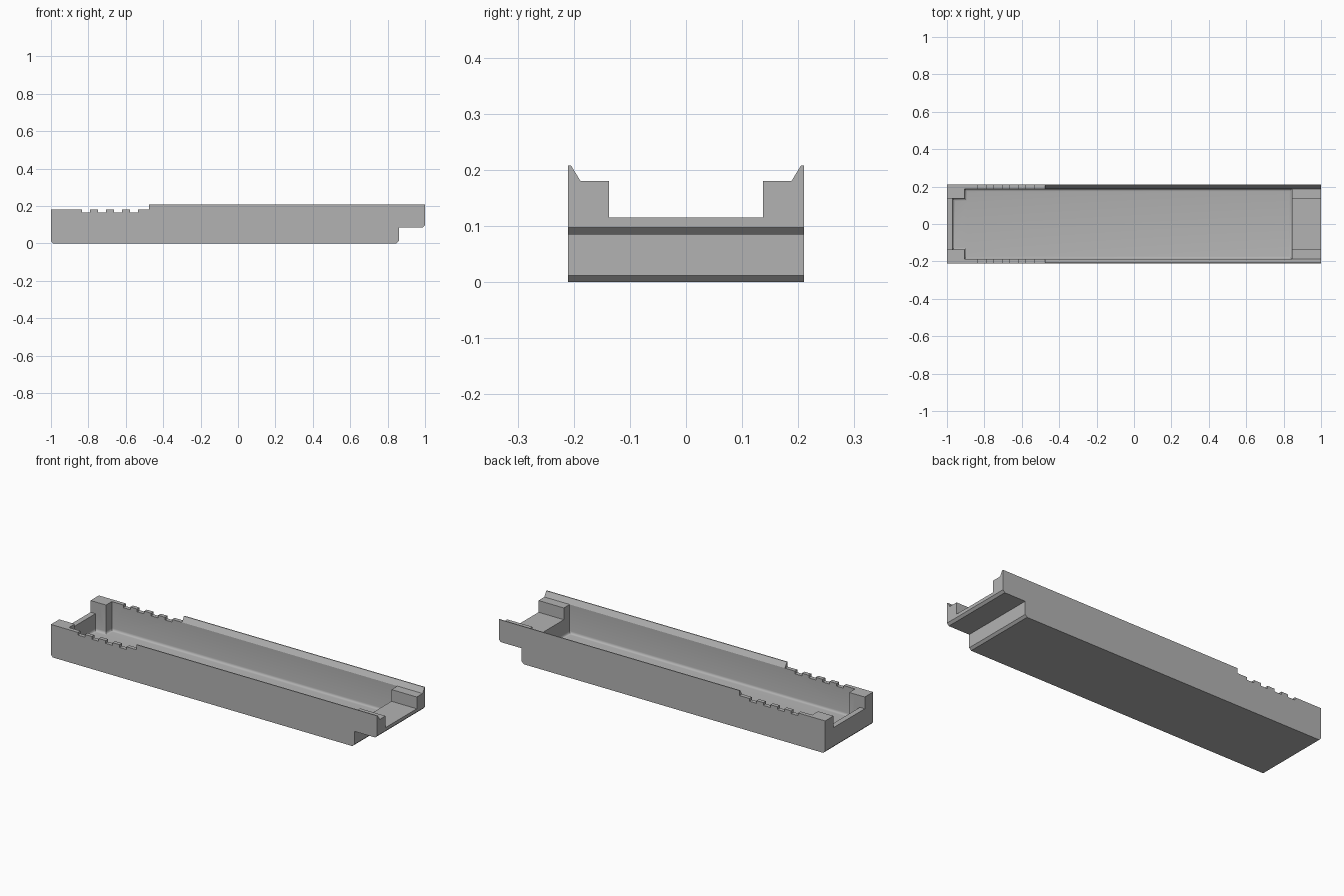
import bpy
import bmesh
import math

if "Cube" in bpy.data.objects:
    bpy.data.objects.remove(bpy.data.objects["Cube"], do_unlink=True)

GREY = (0.45, 0.45, 0.45, 1.0)
HALF_W = 0.21       # half of the outer width
INNER_W = 0.188     # half of the cavity width
GAP_W = 0.137       # half of the end openings
RIM, LIP = 0.18, 0.208
SHELF = 0.115

grey = bpy.data.materials.new("grey plastic")
grey.use_nodes = True
grey.diffuse_color = GREY
grey.node_tree.nodes["Principled BSDF"].inputs["Base Color"].default_value = GREY


def prism(name, outline, axis, start, end, fillet=0):
    """Extrude a 2D outline along an axis; fillet rounds the edges at the start."""
    place = {"x": lambda p, t: (t, p[0], p[1]),
             "y": lambda p, t: (p[0], t, p[1]),
             "z": lambda p, t: (p[0], p[1], t)}[axis]
    bm = bmesh.new()
    base = bm.faces.new([bm.verts.new(place(p, start)) for p in outline])
    rim_edges = list(base.edges)
    top = bmesh.ops.extrude_face_region(bm, geom=[base], use_keep_orig=True)
    for v in [g for g in top["geom"] if isinstance(g, bmesh.types.BMVert)]:
        v.co["xyz".index(axis)] = end
    bmesh.ops.recalc_face_normals(bm, faces=bm.faces)
    if fillet:
        bmesh.ops.bevel(bm, geom=rim_edges, offset=fillet, segments=4,
                        profile=0.5, affect="EDGES")
    mesh = bpy.data.meshes.new(name)
    bm.to_mesh(mesh)
    bm.free()
    mesh.materials.append(grey)
    obj = bpy.data.objects.new(name, mesh)
    bpy.context.collection.objects.link(obj)
    return obj


# Side outline: chamfered bottom, stepped end, raised lip, grip notches
c = 0.012
side = [(-1 + c, 0), (0.86 - c, 0), (0.86, c), (0.86, 0.085), (1 - c, 0.085),
        (1, 0.085 + c), (1, LIP), (-0.475, LIP), (-0.475, RIM)]
for i in reversed(range(4)):
    left = -0.835 + i * 0.0855
    right = left + 0.0428
    side += [(right, RIM), (right, 0.165), (left, 0.165), (left, RIM)]
side += [(-1, RIM), (-1, c)]
tray = prism("tray_body", side, "y", -HALF_W, HALF_W)

# Main hollow, narrowing between the posts at one end
hollow = [(-0.97, -GAP_W), (-0.905, -GAP_W), (-0.905, -INNER_W), (0.845, -INNER_W),
          (0.845, INNER_W), (-0.905, INNER_W), (-0.905, GAP_W), (-0.97, GAP_W)]
cutters = [prism("hollow_cutter", hollow, "z", 0.02, 0.3, fillet=0.014)]

# Sloped inside of the raised lips
slope = (0.205 - INNER_W) / (LIP - RIM)
wide = INNER_W + slope * (0.25 - RIM)
lip = [(-INNER_W, RIM), (INNER_W, RIM), (wide, 0.25), (-wide, 0.25)]
cutters.append(prism("lip_cutter", lip, "x", -0.476, 1.1))

# Openings at both ends
opening = [(-GAP_W, SHELF), (GAP_W, SHELF), (GAP_W, 0.3), (-GAP_W, 0.3)]
cutters.append(prism("far_opening_cutter", opening, "x", -1.1, -0.94))
cutters.append(prism("shelf_opening_cutter", opening, "x", 0.8, 1.1))

for cutter in cutters:
    cutter.hide_render = True
    cut = tray.modifiers.new(cutter.name, "BOOLEAN")
    cut.operation = "DIFFERENCE"
    cut.solver = "EXACT"
    cut.object = cutter

# Bake the cuts and remove the helpers
bpy.context.view_layer.update()
graph = bpy.context.evaluated_depsgraph_get()
baked = bpy.data.meshes.new_from_object(tray.evaluated_get(graph))
tray.modifiers.clear()
tray.data = baked
for cutter in cutters:
    bpy.data.objects.remove(cutter, do_unlink=True)

bpy.ops.object.select_all(action="DESELECT")
tray.select_set(True)
bpy.context.view_layer.objects.active = tray
bpy.ops.object.shade_smooth_by_angle(angle=math.radians(30))
